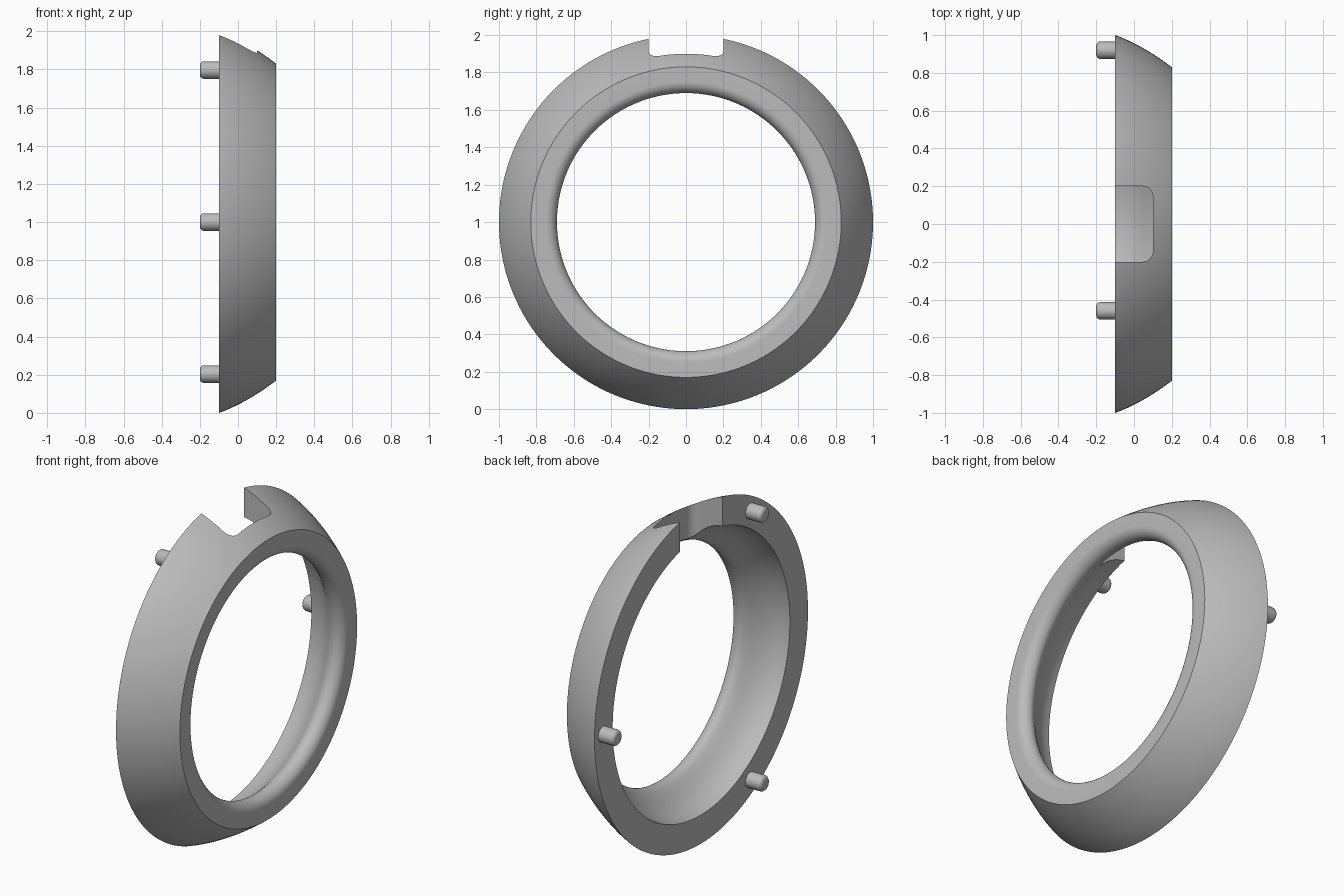
import bpy
import bmesh
from math import sin, cos, pi, radians
from mathutils import Vector, Matrix
from mathutils.geometry import interpolate_bezier

if "Cube" in bpy.data.objects:
    bpy.data.objects.remove(bpy.data.objects["Cube"])

grey = bpy.data.materials.new("plain_grey")
grey.use_nodes = True
colour = (0.5, 0.5, 0.5, 1)
grey.diffuse_color = colour
grey.node_tree.nodes["Principled BSDF"].inputs["Base Color"].default_value = colour

CENTRE = Vector((0, 0, 1))
SEGMENTS = 160


def add_object(name, bm):
    bmesh.ops.recalc_face_normals(bm, faces=bm.faces[:])
    mesh = bpy.data.meshes.new(name)
    bm.to_mesh(mesh)
    bm.free()
    obj = bpy.data.objects.new(name, mesh)
    bpy.context.collection.objects.link(obj)
    mesh.materials.append(grey)
    return obj


def activate(obj):
    bpy.ops.object.select_all(action='DESELECT')
    obj.select_set(True)
    bpy.context.view_layer.objects.active = obj


def smooth(obj):
    activate(obj)
    bpy.ops.object.shade_smooth_by_angle(angle=radians(30))


def curve(points, steps):
    a, ha, hb, b = [Vector((x, r, 0)) for x, r in points]
    return [(p.x, p.y) for p in interpolate_bezier(a, ha, hb, b, steps)]


def lathe(name, profile, closed):
    """Revolve (x, radius) points about the x axis."""
    bm = bmesh.new()
    rings = []
    for i in range(SEGMENTS):
        a = 2 * pi * i / SEGMENTS
        rings.append([bm.verts.new((x, r * cos(a), r * sin(a))) for x, r in profile])
    n = len(profile)
    for i, ring in enumerate(rings):
        after = rings[(i + 1) % SEGMENTS]
        for j in range(n if closed else n - 1):
            k = (j + 1) % n
            bm.faces.new((ring[j], ring[k], after[k], after[j]))
    bmesh.ops.translate(bm, verts=bm.verts[:], vec=CENTRE)
    return add_object(name, bm)


# Bezel ring: domed outside, flat front, rolled inner lip, hollow back
outside = curve([(-0.1, 1), (0, 0.965), (0.11, 0.9), (0.2, 0.83)], 14)
lip = [(0.14 + 0.06 * sin(a), 0.75 - 0.06 * cos(a))
       for a in [pi / 2 * i / 10 for i in range(10, -1, -1)]]
inside = curve([(0.14, 0.69), (0.09, 0.69), (0.04, 0.815), (-0.1, 0.83)], 16)
ring = lathe("bezel_ring", outside + lip + inside[1:], True)

# Notch through the top, with rounded front corners
bm = bmesh.new()
bmesh.ops.create_cube(bm, size=1, matrix=Matrix.Translation((-0.05, 0, 1.9))
                      @ Matrix.Diagonal((0.3, 0.4, 0.6, 1)))
corners = [e for e in bm.edges if all(v.co.x > 0 for v in e.verts)
           and abs(e.verts[0].co.z - e.verts[1].co.z) > 0.1]
bmesh.ops.bevel(bm, geom=corners, offset=0.055, segments=8, profile=0.5, affect='EDGES')
cutter = add_object("notch_cutter", bm)
cut = ring.modifiers.new("notch", 'BOOLEAN')
cut.operation = 'DIFFERENCE'
cut.solver = 'EXACT'
cut.object = cutter
activate(ring)
bpy.ops.object.modifier_apply(modifier=cut.name)
bpy.data.objects.remove(cutter)
smooth(ring)

# Three locating pegs with rounded tips on the back face
for i in range(3):
    a = 2 * pi * i / 3
    spot = CENTRE + Vector((-0.14, 0.92 * cos(a), 0.92 * sin(a)))
    bm = bmesh.new()
    bmesh.ops.create_cone(bm, cap_ends=True, segments=32, radius1=0.046, radius2=0.046,
                          depth=0.12, matrix=Matrix.Translation(spot)
                          @ Matrix.Rotation(pi / 2, 4, 'Y'))
    rim = [e for e in bm.edges if all(v.co.x < -0.19 for v in e.verts)]
    bmesh.ops.bevel(bm, geom=rim, offset=0.022, segments=5, profile=0.5, affect='EDGES')
    smooth(add_object(f"peg_{i + 1}", bm))
